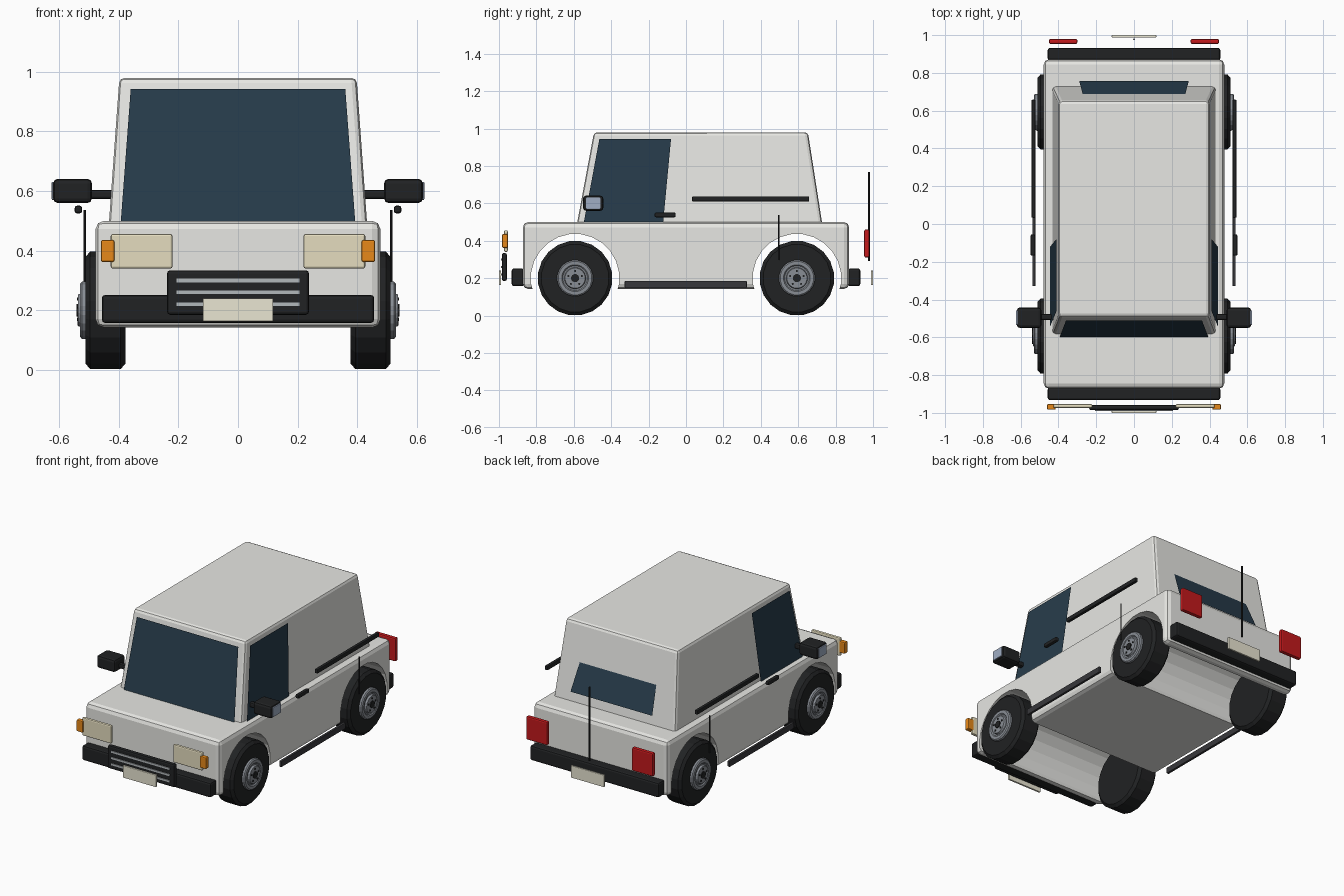
import bpy, bmesh
from math import cos, sin, pi

if "Cube" in bpy.data.objects:
    bpy.data.objects.remove(bpy.data.objects["Cube"])

def material(name, rgb):
    m = bpy.data.materials.new(name)
    m.diffuse_color = (*rgb, 1)
    m.use_nodes = True
    m.node_tree.nodes["Principled BSDF"].inputs["Base Color"].default_value = m.diffuse_color
    return m

PAINT = material("paint", (0.80, 0.80, 0.77))
BLACK = material("black_plastic", (0.015, 0.016, 0.017))
SILL = material("dark_grey", (0.04, 0.04, 0.045))
GLASS = material("glass", (0.02, 0.045, 0.07))
CREAM = material("lamp_cream", (0.78, 0.72, 0.52))
PLATE = material("plate_cream", (0.82, 0.79, 0.65))
ORANGE = material("orange", (0.80, 0.25, 0.01))
RED = material("red", (0.55, 0.01, 0.012))
METAL = material("wheel_metal", (0.25, 0.27, 0.30))
CHROME = material("chrome", (0.45, 0.48, 0.50))
REFLECT = material("mirror_glass", (0.35, 0.42, 0.55))

def make(name, verts, faces, mat, bevel=0, segments=2):
    me = bpy.data.meshes.new(name)
    me.from_pydata(verts, [], faces)
    bm = bmesh.new()
    bm.from_mesh(me)
    if len(faces) > 1:
        bmesh.ops.recalc_face_normals(bm, faces=bm.faces)
    if bevel:
        bmesh.ops.bevel(bm, geom=bm.edges[:], offset=bevel, segments=segments,
                        profile=0.5, affect='EDGES')
    bm.to_mesh(me)
    bm.free()
    me.materials.append(mat)
    ob = bpy.data.objects.new(name, me)
    bpy.context.collection.objects.link(ob)
    return ob

BOX = [(0, 1, 2, 3), (4, 5, 6, 7), (0, 1, 5, 4), (1, 2, 6, 5), (2, 3, 7, 6), (3, 0, 4, 7)]

def frustum(name, lo, hi, mat, bevel=0):
    """lo and hi are (x0, x1, y0, y1, z) rectangles"""
    v = [(x, y, z) for x0, x1, y0, y1, z in (lo, hi)
         for x, y in ((x0, y0), (x1, y0), (x1, y1), (x0, y1))]
    return make(name, v, BOX, mat, bevel)

def box(name, x, y, z, mat, bevel=0):
    return frustum(name, (*x, *y, z[0]), (*x, *y, z[1]), mat, bevel)

def pair(name, x, y, z, mat, bevel=0):
    box("right_" + name, x, y, z, mat, bevel)
    box("left_" + name, (-x[1], -x[0]), y, z, mat, bevel)

def lathe(name, profile, y, z, side, mat, n=20):
    """revolve (x, radius) points about an x-axis line"""
    v = [(side * x, y + r * sin(2 * pi * (i + .5) / n), z + r * cos(2 * pi * (i + .5) / n))
         for x, r in profile for i in range(n)]
    f = [(a * n + i, a * n + (i + 1) % n, (a + 1) * n + (i + 1) % n, (a + 1) * n + i)
         for a in range(len(profile) - 1) for i in range(n)]
    f += [tuple(range(n)), tuple(range(len(v) - n, len(v)))]
    return make(name, v, f, mat)

def rod(name, x, y, z0, z1, r=0.005, n=8):
    v = [(x + r * cos(2 * pi * i / n), y + r * sin(2 * pi * i / n), z)
         for z in (z0, z1) for i in range(n)]
    f = [(i, (i + 1) % n, n + (i + 1) % n, n + i) for i in range(n)]
    make(name, v, f + [tuple(range(n)), tuple(range(n, 2 * n))], BLACK)

# Lower body with wheel arches cut through the full width
body = box("lower_body", (-.478, .478), (-.872, .872), (.142, .5), PAINT, .028)
cutters = []
for y in (-.593, .593):
    cut = lathe("arch_cutter", [(-.6, .237), (.6, .237)], y, .2, 1, PAINT, 24)
    cut.hide_render = True
    mod = body.modifiers.new("arch", 'BOOLEAN')
    mod.operation, mod.solver, mod.object = 'DIFFERENCE', 'EXACT', cut
    cutters.append(cut)
bpy.context.view_layer.objects.active = body
for mod in body.modifiers[:]:
    bpy.ops.object.modifier_apply(modifier=mod.name)
for cut in cutters:
    bpy.data.objects.remove(cut)

# Tapered cabin
frustum("cabin", (-.434, .434, -.585, .73, .48), (-.398, .398, -.492, .652, .98), PAINT, .018)

# Window panes
quad = [(0, 1, 2, 3)]
make("windshield", [(-.393, -.597, .5), (.393, -.597, .5), (.36, -.511, .942), (-.36, -.511, .942)],
     quad, GLASS)
make("rear_window", [(.29, .757, .575), (-.29, .757, .575), (-.27, .682, .76), (.27, .682, .76)],
     quad, GLASS)
side = [(.446, -.546, .5), (.446, -.122, .5), (.411, -.08, .945), (.411, -.463, .945)]
make("right_side_window", side, quad, GLASS)
make("left_side_window", [(-x, y, z) for x, y, z in reversed(side)], quad, GLASS)

# Bumpers and plates
for name, s in (("front", -1), ("rear", 1)):
    box(name + "_bumper", (-.457, .457), sorted((s * .866, s * .932)), (.157, .252), BLACK, .012)
    box(name + "_plate", (-.118, .118), sorted((s * .988, s * 1.0)), (.163, .24), PLATE, .002)

# Grille and slats
box("grille", (-.238, .238), (-.985, -.957), (.185, .334), BLACK, .01)
for z in (.22, .26, .3):
    box("grille_slat", (-.207, .207), (-.99, -.98), (z - .006, z + .006), CHROME)

# Lamps
pair("headlight", (.22, .427), (-.973, -.953), (.34, .456), CREAM, .007)
pair("indicator", (.415, .46), (-.983, -.953), (.362, .436), ORANGE, .006)
pair("tail_light", (.3, .45), (.953, .98), (.31, .46), RED, .008)

# Side trim, sills, handles
pair("side_trim", (.522, .542), (.033, .658), (.61, .637), BLACK, .004)
pair("sill", (.522, .538), (-.328, .325), (.147, .185), SILL, .003)
pair("door_handle", (.523, .548), (-.168, -.055), (.525, .551), BLACK, .008)

# Mirrors
pair("mirror_arm", (.42, .505), (-.507, -.477), (.574, .604), BLACK, .008)
pair("mirror_housing", (.49, .62), (-.55, -.442), (.56, .641), BLACK, .015)
pair("mirror_glass", (.612, .625), (-.535, -.457), (.57, .631), REFLECT, .003)

# Thin rods
rod("rear_rod", 0, .978, .293, .768)
rod("right_rod", .514, .495, .297, .537, .004)
rod("left_rod", -.514, .495, .297, .537, .004)

# Wheels
for y in (-.593, .593):
    for s in (-1, 1):
        lathe("tyre", [(.378, .182), (.394, .2), (.496, .2), (.511, .182)], y, .2, s, BLACK)
        lathe("rim", [(.49, .097), (.524, .097), (.53, .09), (.53, .072), (.524, .066),
                      (.524, .058), (.536, .054)], y, .2, s, METAL)
        lathe("hub_cap", [(.52, .022), (.541, .022)], y, .2, s, BLACK, 12)
        for i in range(5):
            a = 2 * pi * i / 5
            lathe("wheel_nut", [(.53, .006), (.54, .006)], y + .038 * sin(a), .2 + .038 * cos(a),
                  s, BLACK, 6)
